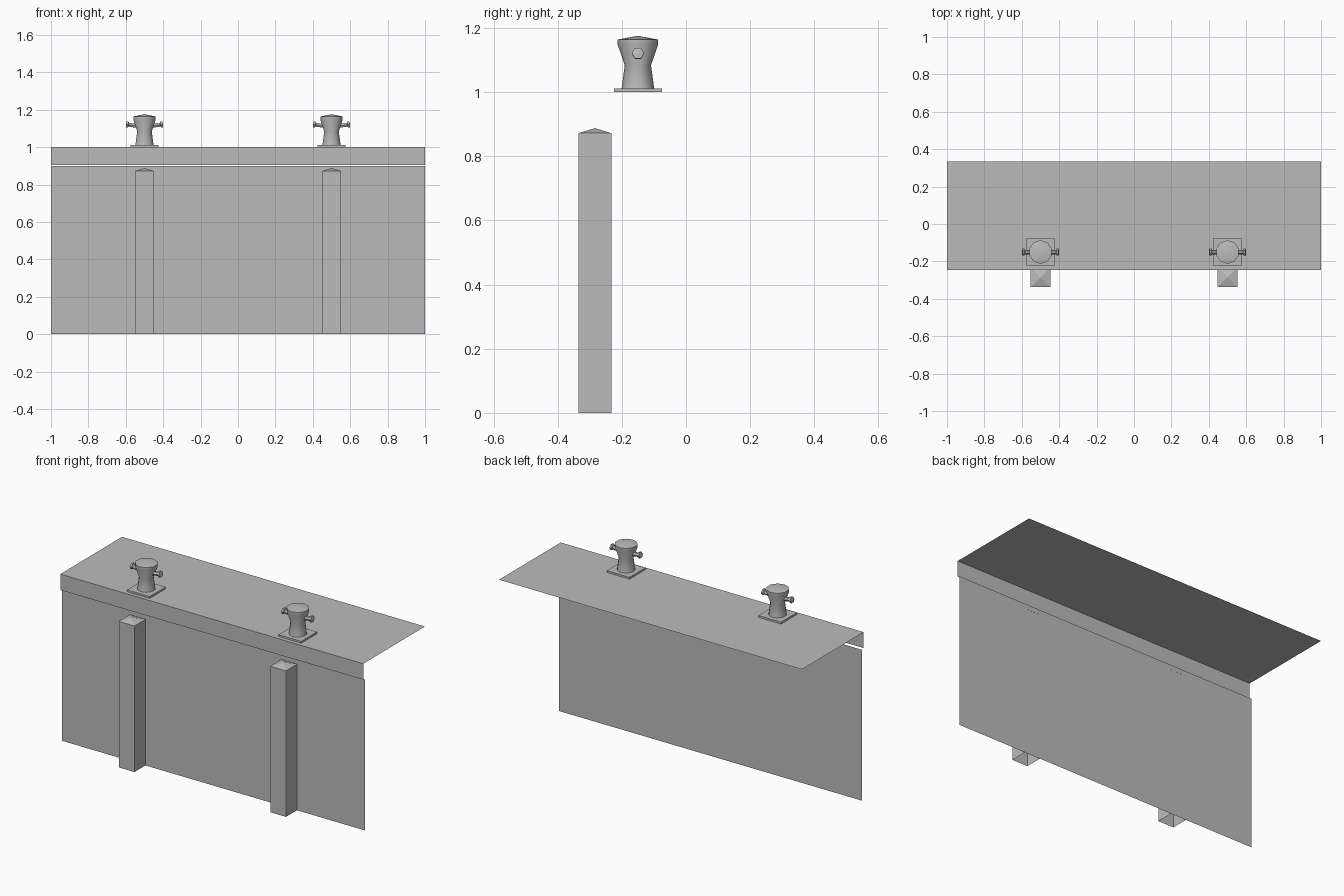
import bpy, bmesh, math
from mathutils import Matrix, Vector

if "Cube" in bpy.data.objects:
    bpy.data.objects.remove(bpy.data.objects["Cube"], do_unlink=True)

grey = bpy.data.materials.new("dock_grey")
grey.use_nodes = True
grey.diffuse_color = (0.5, 0.5, 0.5, 1)
grey.node_tree.nodes["Principled BSDF"].inputs["Base Color"].default_value = (0.5, 0.5, 0.5, 1)


def finish(name, bm, smooth=None):
    mesh = bpy.data.meshes.new(name)
    bm.to_mesh(mesh)
    bm.free()
    mesh.materials.append(grey)
    obj = bpy.data.objects.new(name, mesh)
    bpy.context.collection.objects.link(obj)
    if smooth:
        bpy.ops.object.select_all(action="DESELECT")
        obj.select_set(True)
        bpy.context.view_layer.objects.active = obj
        bpy.ops.object.shade_smooth_by_angle(angle=math.radians(smooth))
    return obj


def sheet(name, corners):
    bm = bmesh.new()
    bm.faces.new([bm.verts.new(c) for c in corners])
    return finish(name, bm)


def lathe(bm, profile, sides, matrix):
    """Stack rings of (radius, height); a zero radius closes to a point."""
    rings = []
    for r, h in profile:
        if r == 0:
            rings.append([bm.verts.new(matrix @ Vector((0, 0, h)))] * sides)
        else:
            rings.append([bm.verts.new(matrix @ Vector((
                r * math.cos(math.tau * (i + 0.5) / sides),
                r * math.sin(math.tau * (i + 0.5) / sides), h))) for i in range(sides)])
    for a, b in zip(rings, rings[1:]):
        for i in range(sides):
            j = (i + 1) % sides
            bm.faces.new(list(dict.fromkeys((a[i], a[j], b[j], b[i]))))


# Quay sheets: deck, front lip and the wall set just behind the lip
FRONT, BACK, WALL = -0.247, 0.335, -0.232
sheet("deck", [(-1, FRONT, 1), (1, FRONT, 1), (1, BACK, 1), (-1, BACK, 1)])
sheet("deck_lip", [(-1, FRONT, 0.905), (1, FRONT, 0.905), (1, FRONT, 1), (-1, FRONT, 1)])
sheet("quay_wall", [(-1, WALL, 0), (1, WALL, 0), (1, WALL, 0.9), (-1, WALL, 0.9)])

for side, x in (("right", -0.5), ("left", 0.5)):
    # Square fender post, open underneath, with a low pyramid cap
    bm = bmesh.new()
    half = 0.051 * math.sqrt(2)
    lathe(bm, [(half, 0), (half, 0.872), (half + 0.002, 0.872), (0, 0.888)], 4,
          Matrix.Translation((x, -0.284, 0)))
    finish(side + "_fender_post", bm)

    # Mooring post base plate
    bm = bmesh.new()
    bmesh.ops.create_cube(bm, size=1, matrix=Matrix.Translation((x, -0.15, 1.006))
                          @ Matrix.Diagonal((0.15, 0.15, 0.011, 1)))
    finish(side + "_bollard_plate", bm)

    # Flared mooring post
    bm = bmesh.new()
    lathe(bm, [(0.051, 1.01), (0.041, 1.084), (0.063, 1.148), (0.063, 1.164), (0, 1.176)],
          10, Matrix.Translation((x, -0.15, 0)))
    finish(side + "_bollard", bm, 40)

    # Pair of slightly raised pins with wider ends
    bm = bmesh.new()
    for d in (-1, 1):
        m = (Matrix.Translation((x, -0.15, 1.108))
             @ Matrix.Rotation(d * math.radians(82), 4, "Y"))
        lathe(bm, [(0.012, 0.02), (0.012, 0.084), (0.019, 0.088), (0.019, 0.098), (0, 0.1)], 6, m)
    finish(side + "_bollard_pins", bm)
